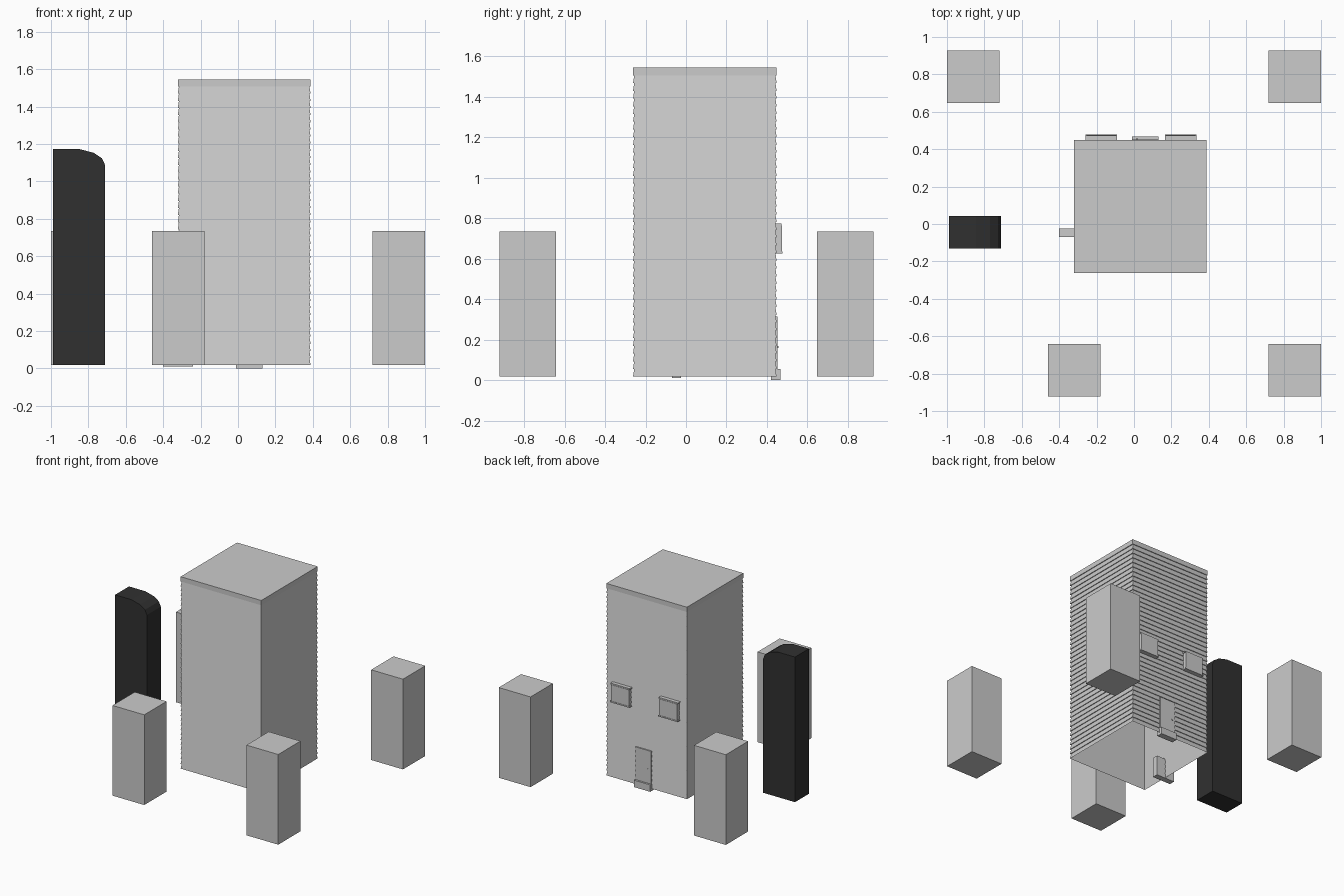
import bpy, bmesh

if "Cube" in bpy.data.objects:
    bpy.data.objects.remove(bpy.data.objects["Cube"])


def make(name, bm, mat=None):
    bmesh.ops.recalc_face_normals(bm, faces=bm.faces)
    me = bpy.data.meshes.new(name)
    bm.to_mesh(me)
    bm.free()
    ob = bpy.data.objects.new(name, me)
    bpy.context.collection.objects.link(ob)
    if mat:
        me.materials.append(mat)
    return ob


def box(name, x, y, z):
    bm = bmesh.new()
    bmesh.ops.create_cube(bm, size=1)
    for v in bm.verts:
        v.co = [(r[0] + r[1]) / 2 + c * (r[1] - r[0]) for r, c in zip((x, y, z), v.co)]
    return make(name, bm)


# House: open-bottomed shell clad in overlapping sloped boards
X, Y, Z = (-0.322, 0.388), (-0.262, 0.448), (0.017, 1.545)
BOARDS, LIP = 40, 0.006
bm = bmesh.new()


def ring(z, inset):
    x0, x1, y0, y1 = X[0] + inset, X[1] - inset, Y[0] + inset, Y[1] - inset
    return [bm.verts.new((x, y, z)) for x, y in ((x0, y0), (x1, y0), (x1, y1), (x0, y1))]


last = None
step = (Z[1] - Z[0]) / BOARDS
for i in range(BOARDS):
    low = ring(Z[0] + i * step, 0)
    high = ring(Z[0] + (i + 1) * step, LIP if i < BOARDS - 1 else 0)
    for a, b in ([(last, low)] if last else []) + [(low, high)]:
        for k in range(4):
            n = (k + 1) % 4
            bm.faces.new((a[k], a[n], b[n], b[k]))
    last = high
bm.faces.new(last)
make("clapboard_house", bm)

# Back windows with lintel and sill
for side, cx in (("left", -0.175), ("right", 0.25)):
    box(f"window_{side}", (cx - 0.079, cx + 0.079), (0.435, 0.475), (0.635, 0.765))
    box(f"window_lintel_{side}", (cx - 0.085, cx + 0.085), (0.435, 0.472), (0.765, 0.775))
    box(f"window_sill_{side}", (cx - 0.085, cx + 0.085), (0.435, 0.478), (0.625, 0.635))

# Back door, knob and doorstep
box("door", (-0.01, 0.13), (0.435, 0.453), (0.017, 0.315))
box("door_knob", (0.012, 0.022), (0.45, 0.457), (0.16, 0.17))
box("doorstep", (-0.012, 0.132), (0.42, 0.468), (0.0, 0.055))

# Small block through the left wall
box("side_block", (-0.40, -0.24), (-0.07, -0.025), (0.01, 0.17))

# Four square pillars around the house
for i, (cx, cy) in enumerate(((-0.86, 0.787), (0.86, 0.787), (-0.32, -0.782), (0.86, -0.782))):
    box(f"pillar_{i + 1}", (cx - 0.14, cx + 0.14), (cy - 0.14, cy + 0.14), (0.017, 0.735))

# Dark slab with one rounded upper corner
dark = bpy.data.materials.new("dark")
dark.diffuse_color = (0.03, 0.03, 0.03, 1)
dark.use_nodes = True
dark.node_tree.nodes["Principled BSDF"].inputs["Base Color"].default_value = dark.diffuse_color
profile = [(-0.99, 0.017), (-0.71, 0.017), (-0.71, 1.086), (-0.727, 1.123),
           (-0.77, 1.152), (-0.845, 1.172), (-0.99, 1.172)]
bm = bmesh.new()
face = bm.faces.new([bm.verts.new((x, -0.132, z)) for x, z in profile])
ext = bmesh.ops.extrude_face_region(bm, geom=[face])
bmesh.ops.translate(bm, vec=(0, 0.175, 0),
                    verts=[g for g in ext["geom"] if isinstance(g, bmesh.types.BMVert)])
make("dark_slab", bm, dark)
